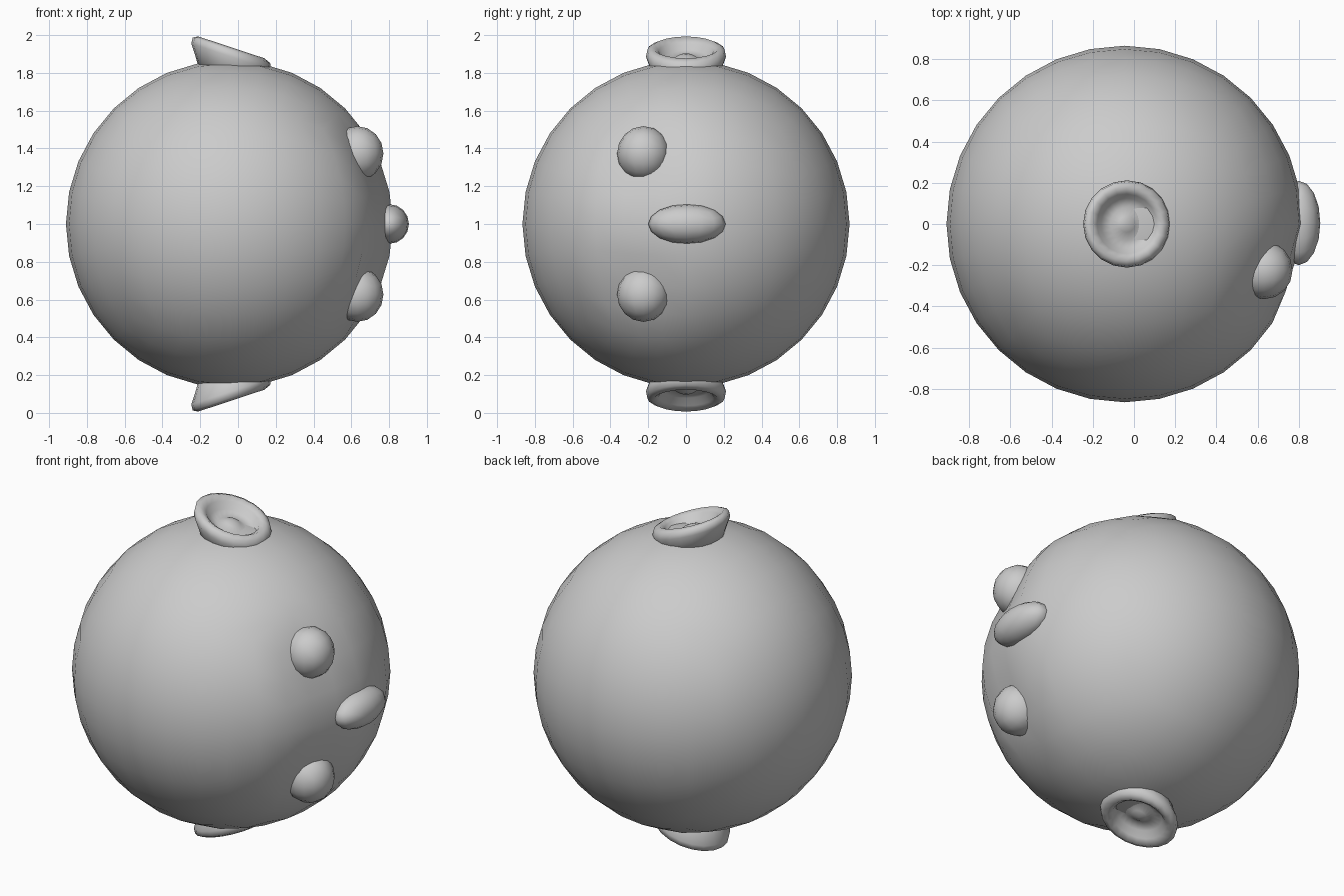
import bpy, bmesh, math
from mathutils import Vector

cube = bpy.data.objects.get("Cube")
if cube:
    bpy.data.objects.remove(cube, do_unlink=True)

grey = bpy.data.materials.new("plain grey")
grey.use_nodes = True
colour = (0.6, 0.6, 0.6, 1)
grey.diffuse_color = colour
grey.node_tree.nodes["Principled BSDF"].inputs["Base Color"].default_value = colour

CENTRE = Vector((-0.045, 0, 1))
RADIUS = 0.866


def finish(name, bm):
    bmesh.ops.recalc_face_normals(bm, faces=bm.faces)
    for face in bm.faces:
        face.smooth = True
    mesh = bpy.data.meshes.new(name)
    bm.to_mesh(mesh)
    bm.free()
    mesh.materials.append(grey)
    obj = bpy.data.objects.new(name, mesh)
    bpy.context.collection.objects.link(obj)
    return obj


def quad_ball(cuts):
    """Unit ball made from an evenly divided cube."""
    bm = bmesh.new()
    bmesh.ops.create_cube(bm, size=2)
    bmesh.ops.subdivide_edges(bm, edges=bm.edges[:], cuts=cuts, use_grid_fill=True)
    for v in bm.verts:
        v.co = Vector([math.tan(c * math.pi / 4) for c in v.co]).normalized()
    return bm


def ellipsoid(name, centre, radii, cuts=3):
    bm = quad_ball(cuts)
    for v in bm.verts:
        v.co = Vector(centre) + Vector([c * r for c, r in zip(v.co, radii)])
    return finish(name, bm)


# Head: a ball with shallow eye sockets pressed into the face
bm = quad_ball(7)
for v in bm.verts:
    p = CENTRE + v.co * RADIUS
    if p.x > 0.3:
        for side in (-1, 1):
            d2 = ((p.y + 0.26) / 0.15) ** 2 + ((p.z - 1 - side * 0.3) / 0.24) ** 2
            p.x -= 0.06 * math.exp(-d2)
    v.co = p
finish("head", bm)

# Nose: a wide oval between the eyes
ellipsoid("nose", (0.80, 0.005, 1), (0.105, 0.205, 0.105))


# Ear: rings forming a rolled rim around a bowl, tilted down toward the face
def ear(name, side):
    sections = [(0.17, -0.17), (0.195, -0.09), (0.212, -0.045), (0.205, -0.01),
                (0.175, 0.005), (0.145, -0.015), (0.125, -0.05), (0.08, -0.065),
                (0.04, -0.04)]
    count = 20
    bm = bmesh.new()

    def point(x, y, drop):
        height = max(0.93 - 0.33 * x + drop, 0.78)
        return bm.verts.new((x - 0.035, y, 1 + side * height))

    rings = []
    for radius, drop in sections:
        angles = [2 * math.pi * i / count for i in range(count)]
        rings.append([point(radius * math.cos(a), radius * math.sin(a), drop)
                      for a in angles])
    for low, high in zip(rings, rings[1:]):
        for i in range(count):
            j = (i + 1) % count
            bm.faces.new((low[i], low[j], high[j], high[i]))
    bm.faces.new(rings[0])
    middle = point(0, 0, -0.03)
    for i in range(count):
        bm.faces.new((rings[-1][i], rings[-1][(i + 1) % count], middle))
    finish(name, bm)


# Paired eyes and ears
for label, side in (("right", 1), ("left", -1)):
    ellipsoid(label + "_eye", (0.632, -0.225, 1 + side * 0.373), (0.138, 0.14, 0.145))
    ear(label + "_ear", side)
